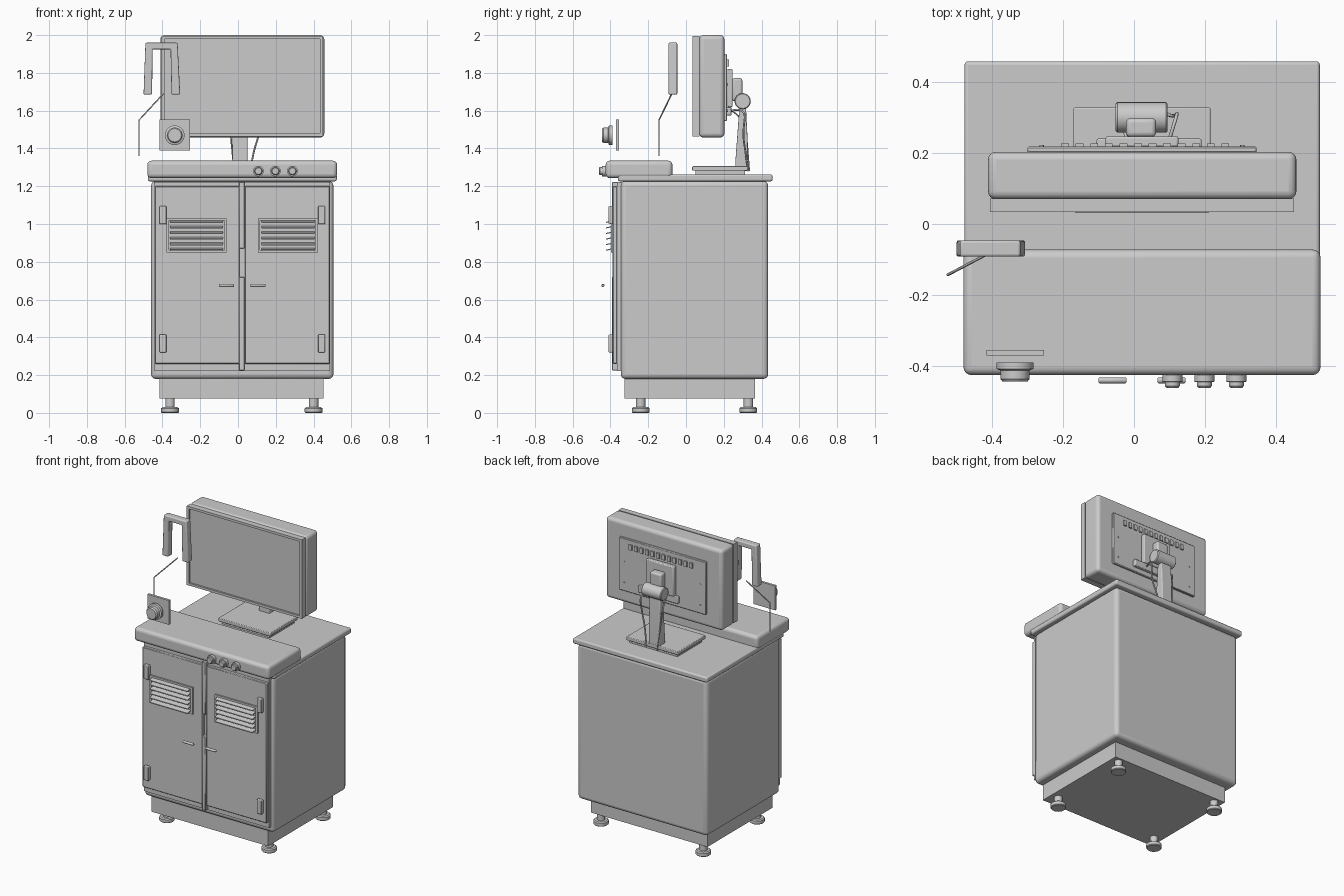
import bpy, bmesh, math
from mathutils import Vector

if "Cube" in bpy.data.objects:
    bpy.data.objects.remove(bpy.data.objects["Cube"])

grey = bpy.data.materials.new("light_grey")
grey.diffuse_color = (0.6, 0.6, 0.6, 1)
grey.use_nodes = True
grey.node_tree.nodes["Principled BSDF"].inputs["Base Color"].default_value = grey.diffuse_color


def add_mesh(name, bm, bevel=0, segments=3, smooth=True):
    bmesh.ops.recalc_face_normals(bm, faces=bm.faces)
    me = bpy.data.meshes.new(name)
    bm.to_mesh(me)
    bm.free()
    me.materials.append(grey)
    ob = bpy.data.objects.new(name, me)
    bpy.context.collection.objects.link(ob)
    if bevel:
        m = ob.modifiers.new("Bevel", 'BEVEL')
        m.width, m.segments, m.limit_method = bevel, segments, 'ANGLE'
    if smooth:
        bpy.ops.object.select_all(action='DESELECT')
        ob.select_set(True)
        bpy.context.view_layer.objects.active = ob
        bpy.ops.object.shade_smooth_by_angle(angle=math.radians(35))
    return ob


def box(name, x, y, z, bevel=0, segments=3):
    bm = bmesh.new()
    bmesh.ops.create_cube(bm, size=1)
    for v in bm.verts:
        v.co = [r[0] + (c + 0.5) * (r[1] - r[0]) for c, r in zip(v.co, (x, y, z))]
    return add_mesh(name, bm, bevel, segments)


def lathe(name, profile, centre, axis, sides=28):
    """Stack of (radius, position along axis) rings around a centre line."""
    bm = bmesh.new()
    rings = []
    for r, t in profile:
        ring = []
        for i in range(sides):
            a = 2 * math.pi * i / sides
            u, w = r * math.cos(a), r * math.sin(a)
            p = {'X': (t, u, w), 'Y': (u, t, w), 'Z': (u, w, t)}[axis]
            ring.append(bm.verts.new(Vector(p) + Vector(centre)))
        rings.append(ring)
    for a, b in zip(rings, rings[1:]):
        for i in range(sides):
            j = (i + 1) % sides
            bm.faces.new((a[i], a[j], b[j], b[i]))
    bm.faces.new(rings[0])
    bm.faces.new(rings[-1])
    return add_mesh(name, bm)


def prism(name, pts, lo, hi, axis, bevel=0):
    """Extrude a 2D outline along X (points are y,z) or Y (points are x,z)."""
    def put(p, t):
        return (t, p[0], p[1]) if axis == 'X' else (p[0], t, p[1])
    bm = bmesh.new()
    a = [bm.verts.new(put(p, lo)) for p in pts]
    b = [bm.verts.new(put(p, hi)) for p in pts]
    bm.faces.new(a)
    bm.faces.new(b)
    for i in range(len(pts)):
        j = (i + 1) % len(pts)
        bm.faces.new((a[i], a[j], b[j], b[i]))
    return add_mesh(name, bm, bevel)


def frame(name, x, y, z, w):
    """Rectangular picture frame facing the front."""
    box(name + "_bottom", x, y, (z[0], z[0] + w))
    box(name + "_top", x, y, (z[1] - w, z[1]))
    box(name + "_left", (x[0], x[0] + w), y, (z[0] + w, z[1] - w))
    box(name + "_right", (x[1] - w, x[1]), y, (z[0] + w, z[1] - w))


def wire(name, pts, radius, kind='POLY'):
    cu = bpy.data.curves.new(name, 'CURVE')
    cu.dimensions, cu.bevel_depth, cu.bevel_resolution = '3D', radius, 2
    cu.use_fill_caps = True
    s = cu.splines.new(kind)
    s.points.add(len(pts) - 1)
    for p, c in zip(s.points, pts):
        p.co = (*c, 1)
    if kind == 'NURBS':
        s.use_endpoint_u, s.order_u = True, 3
    cu.materials.append(grey)
    bpy.context.collection.objects.link(bpy.data.objects.new(name, cu))


# Cabinet, plinth, worktop and front console
box("cabinet_body", (-0.46, 0.505), (-0.345, 0.435), (0.18, 1.228), 0.025, 4)
box("plinth", (-0.415, 0.452), (-0.325, 0.365), (0.075, 0.185))
box("worktop", (-0.477, 0.523), (-0.36, 0.458), (1.226, 1.263), 0.01)
box("front_console", (-0.48, 0.525), (-0.425, -0.072), (1.243, 1.335), 0.022, 4)

# Levelling feet
for x in (-0.36, 0.4):
    for y in (-0.24, 0.33):
        lathe("foot", [(0.043, 0), (0.047, 0.004), (0.047, 0.024), (0.04, 0.03),
                       (0.025, 0.031), (0.025, 0.08)], (x, y, 0), 'Z')

# Door surround, doors and centre strips
box("door_surround", (-0.442, 0.487), (-0.366, -0.34), (0.222, 1.222))
cx = 0.0225
for s in (-1, 1):
    def span(a, b):
        return tuple(sorted((cx + s * a, cx + s * b)))
    box("door", span(0.014, 0.462), (-0.388, -0.364), (0.26, 1.2), 0.004, 1)
    # Vent with frame and louvres
    vx = span(0.083, 0.4)
    frame("vent_frame", vx, (-0.398, -0.386), (0.85, 1.03), 0.012)
    for i in range(6):
        z = 0.86 + i * 0.0295
        prism("louvre", [(-0.388, z + 0.012), (-0.424, z + 0.004), (-0.424, z - 0.002),
                         (-0.388, z + 0.006)], vx[0] + 0.018, vx[1] - 0.018, 'X')
    # Hinges and handle
    for z in (0.32, 1.0):
        box("hinge", span(0.402, 0.438), (-0.41, -0.386), (z, z + 0.095), 0.004, 2)
    hx = span(0.043, 0.123)
    lathe("handle", [(0.006, hx[0]), (0.0085, hx[0] + 0.004), (0.0085, hx[1] - 0.004),
                     (0.006, hx[1])], (0, -0.44, 0.675), 'X', 16)
for z in ((0.225, 0.72), (0.87, 1.222)):
    box("centre_strip", (0.006, 0.034), (-0.392, -0.36), z, 0.003, 1)

# Control knobs
for x in (0.108, 0.198, 0.288):
    lathe("knob", [(0.028, -0.42), (0.028, -0.444), (0.021, -0.445), (0.021, -0.456),
                   (0.017, -0.461)], (x, 0, 1.28), 'Y')

# Push button on a square plate
box("button_plate", (-0.415, -0.254), (-0.37, -0.354), (1.39, 1.553))
lathe("push_button", [(0.052, -0.39), (0.052, -0.408), (0.041, -0.412), (0.041, -0.436),
                      (0.035, -0.444)], (-0.335, 0, 1.47), 'Y', 32)

# Fork-shaped sensor and its wire
prism("sensor_fork", [(-0.5, 1.685), (-0.455, 1.685), (-0.452, 1.925), (-0.357, 1.925),
                      (-0.352, 1.685), (-0.306, 1.685), (-0.32, 1.96), (-0.49, 1.96)],
      -0.092, -0.046, 'Y', 0.007)
wire("sensor_wire", [(-0.395, -0.075, 1.69), (-0.524, -0.143, 1.55),
                     (-0.524, -0.143, 1.36)], 0.004)

# Monitor shell, bezel and screen
box("monitor_shell", (-0.411, 0.457), (0.07, 0.203), (1.458, 2.0), 0.022, 4)
frame("monitor_bezel", (-0.405, 0.451), (0.034, 0.072), (1.464, 1.995), 0.016)
box("screen", (-0.392, 0.438), (0.046, 0.071), (1.477, 1.982))

# Rear panel, cooling slots, screws and connector strip
box("rear_panel", (-0.3, 0.345), (0.2, 0.218), (1.545, 1.9), 0.004, 1)
for i in range(12):
    x = -0.205 + i * 0.041
    box("cooling_slot", (x, x + 0.022), (0.217, 0.227), (1.835, 1.87))
for x in (-0.26, 0.305):
    for z in (1.6, 1.74):
        lathe("panel_screw", [(0.006, 0.217), (0.006, 0.222)], (x, 0, z), 'Y', 12)
box("connector_strip", (-0.105, 0.19), (0.216, 0.24), (1.575, 1.62), 0.004, 2)

# Monitor mount, pivot, neck and base
box("mount_plate", (-0.08, 0.125), (0.217, 0.247), (1.62, 1.82), 0.006, 2)
box("mount_arm", (-0.022, 0.062), (0.245, 0.298), (1.65, 1.772), 0.012)
lathe("pivot", [(0.038, -0.052), (0.043, -0.047), (0.043, 0.09), (0.038, 0.095)],
      (0, 0.3, 1.65), 'X')
prism("stand_neck", [(0.285, 1.65), (0.262, 1.34), (0.262, 1.28), (0.326, 1.28),
                     (0.326, 1.45), (0.316, 1.65)], -0.03, 0.05, 'X', 0.006)
box("stand_base", (-0.17, 0.215), (0.033, 0.328), (1.282, 1.306), 0.004, 2)
box("stand_pad", (-0.155, 0.2), (0.05, 0.312), (1.262, 1.284))

# Cables hanging behind the monitor
wire("cable_right", [(0.1, 0.24, 1.6), (0.125, 0.32, 1.62), (0.115, 0.3, 1.48),
                     (0.08, 0.315, 1.38), (0.065, 0.33, 1.28)], 0.005, 'NURBS')
wire("cable_left", [(-0.02, 0.24, 1.6), (-0.045, 0.31, 1.56), (-0.035, 0.325, 1.42),
                    (-0.02, 0.335, 1.28)], 0.004, 'NURBS')
